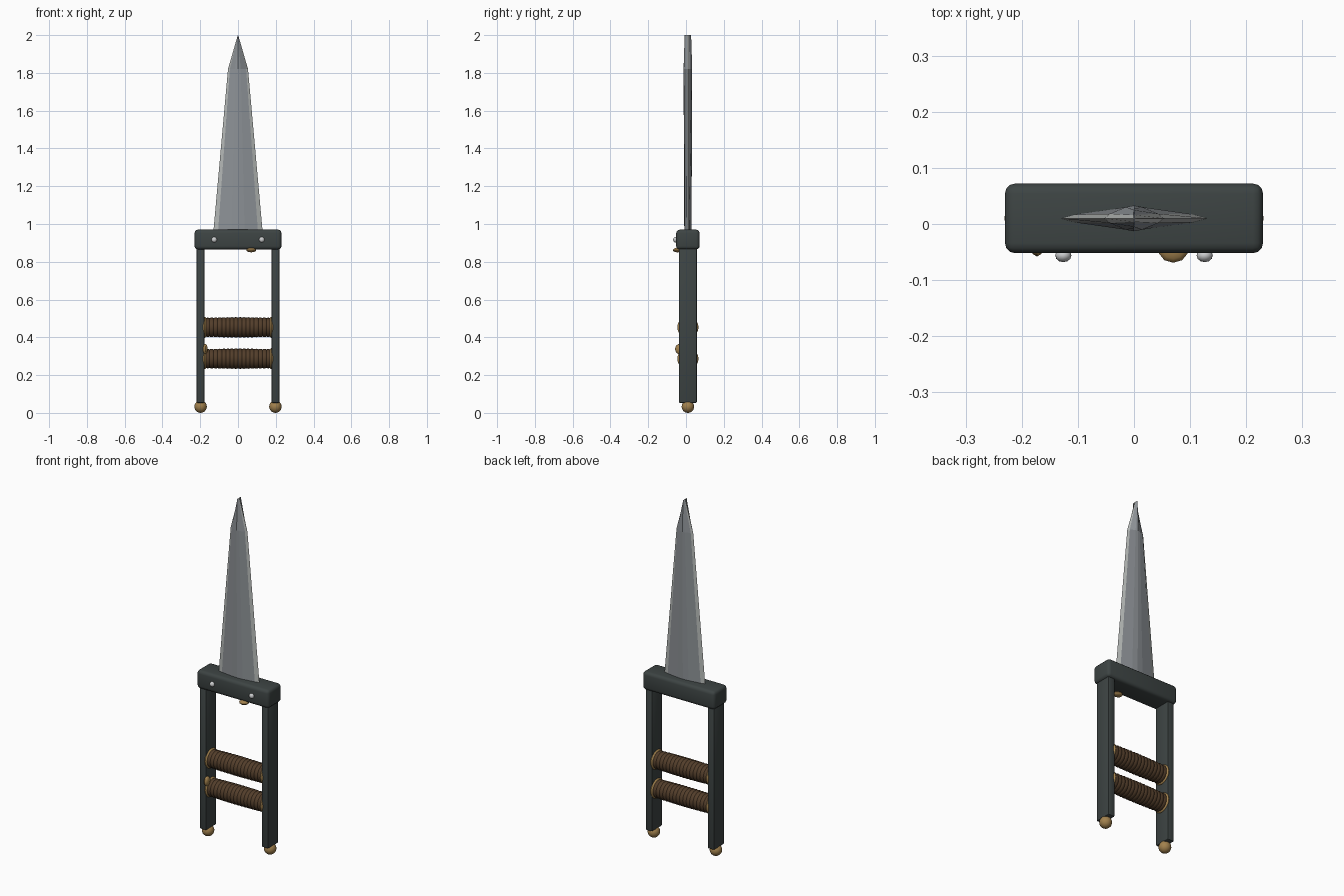
import bpy, bmesh, math
from mathutils import Matrix, Vector

if "Cube" in bpy.data.objects:
    bpy.data.objects.remove(bpy.data.objects["Cube"])

YC = 0.01  # centre plane of the dagger body


def mat(name, r, g, b):
    m = bpy.data.materials.new(name)
    m.diffuse_color = (r, g, b, 1)
    m.use_nodes = True
    m.node_tree.nodes["Principled BSDF"].inputs["Base Color"].default_value = m.diffuse_color
    return m


IRON = mat("dark iron", 0.047, 0.058, 0.057)
GOLD = mat("aged brass", 0.36, 0.22, 0.075)
WRAP = mat("brown leather", 0.085, 0.047, 0.023)
STEEL = mat("blade steel", 0.27, 0.29, 0.31)
EDGE = mat("honed edge", 0.46, 0.48, 0.47)
SILVER = mat("silver rivet", 0.60, 0.61, 0.62)


def finish(name, bm, mats, smooth=None):
    bmesh.ops.recalc_face_normals(bm, faces=bm.faces[:])
    me = bpy.data.meshes.new(name)
    bm.to_mesh(me)
    bm.free()
    ob = bpy.data.objects.new(name, me)
    bpy.context.collection.objects.link(ob)
    for m in mats:
        me.materials.append(m)
    if smooth:
        bpy.ops.object.select_all(action='DESELECT')
        ob.select_set(True)
        bpy.context.view_layer.objects.active = ob
        bpy.ops.object.shade_smooth_by_angle(angle=math.radians(smooth))
    return ob


def box(name, centre, size, bevel, segs):
    bm = bmesh.new()
    bmesh.ops.create_cube(bm, size=1)
    bmesh.ops.scale(bm, vec=size, verts=bm.verts[:])
    bmesh.ops.bevel(bm, geom=bm.edges[:], offset=bevel, segments=segs,
                    profile=0.5, affect='EDGES')
    bmesh.ops.translate(bm, vec=centre, verts=bm.verts[:])
    return finish(name, bm, [IRON], 35)


def ball(name, centre, radii, material, u=20, v=12, smooth=40):
    bm = bmesh.new()
    bmesh.ops.create_uvsphere(bm, u_segments=u, v_segments=v, radius=1)
    bmesh.ops.scale(bm, vec=radii, verts=bm.verts[:])
    bmesh.ops.translate(bm, vec=centre, verts=bm.verts[:])
    return finish(name, bm, [material], smooth)


def loft(bm, rings):
    rows = [[bm.verts.new(p) for p in ring] for ring in rings]
    faces = []
    for a, b in zip(rows, rows[1:]):
        for i in range(len(a)):
            j = (i + 1) % len(a)
            faces.append((i, bm.faces.new((a[i], a[j], b[j], b[i]))))
    bm.faces.new(rows[0])
    bm.faces.new(rows[-1])
    return faces


# blade: faceted lens section lofted through base, shoulder and tip
half = [(1, 0), (0.81, 0.36), (0.27, 0.88), (0, 1), (-0.27, 0.88), (-0.81, 0.36)]
section = half + [(-x, -y) for x, y in half]
bm = bmesh.new()
stations = [(0.93, 0.133, 0.019), (1.82, 0.053, 0.023), (2.0, 0.001, 0.017)]
for i, f in loft(bm, [[(x * w, YC + y * t, z) for x, y in section]
                      for z, w, t in stations]):
    f.material_index = 1 if i in (0, 5, 6, 11) else 0
finish("blade", bm, [STEEL, EDGE])

# guard block joining blade and side bars
box("guard", (0, YC, 0.9175), (0.46, 0.124, 0.105), 0.018, 3)

# side bars and their ball feet
for side, s in (("left", -1), ("right", 1)):
    box(side + "_side_bar", (s * 0.198, YC, 0.463), (0.042, 0.096, 0.82), 0.006, 2)
    ball(side + "_ball_foot", (s * 0.198, YC, 0.033), (0.033,) * 3, GOLD)

# two wrapped grips with brass end collars
RIBS, STEPS, N = 16, 4, 20
for name, z in (("lower", 0.287), ("upper", 0.453)):
    rings = []
    for k in range(RIBS * STEPS + 1):
        t = k / (RIBS * STEPS)
        r = 0.048 + 0.003 * math.sin(math.pi * t) \
            + 0.003 * abs(math.sin(math.pi * k / STEPS))
        x = -0.172 + 0.344 * t
        rings.append([(x, YC + r * math.cos(2 * math.pi * a / N),
                       z + r * math.sin(2 * math.pi * a / N)) for a in range(N)])
    bm = bmesh.new()
    loft(bm, rings)
    finish(name + "_grip", bm, [WRAP], 40)
    for side, s in (("left", -1), ("right", 1)):
        ball(f"{name}_grip_{side}_collar", (s * 0.177, YC, z),
             (0.017, 0.056, 0.056), GOLD)

# silver rivets on the front of the guard
for side, s in (("left", -1), ("right", 1)):
    ball(side + "_rivet", (s * 0.126, -0.056, 0.917), (0.0145, 0.012, 0.0145),
         SILVER, 12, 8)

# small brass studs under the guard and beside the grips
ball("guard_stud", (0.07, -0.045, 0.862), (0.027, 0.024, 0.012), GOLD, 10, 8)
ball("bar_stud", (-0.173, -0.034, 0.338), (0.013, 0.024, 0.027), GOLD, 10, 8)
